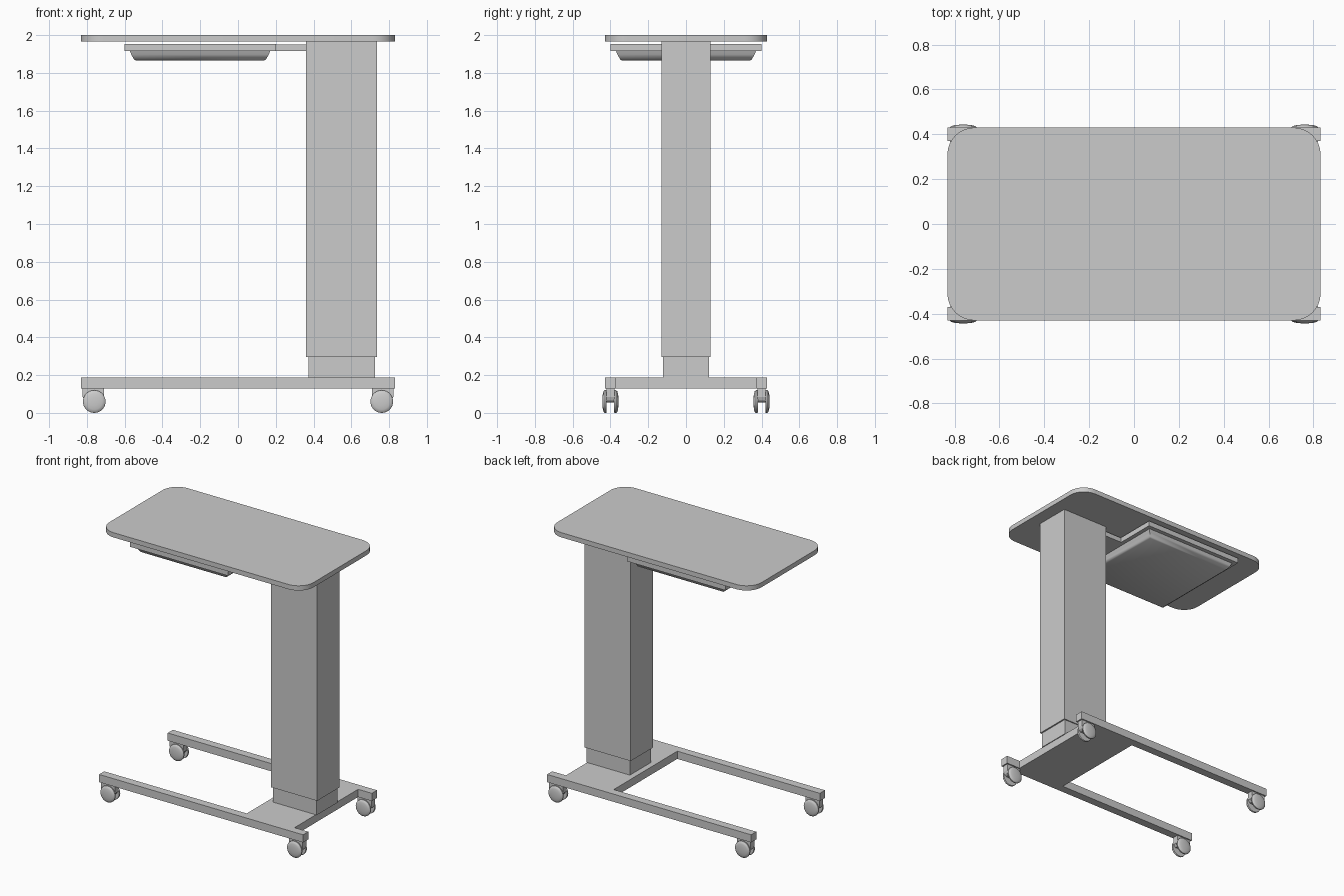
import bpy, bmesh, math
from mathutils import Matrix, Vector

if "Cube" in bpy.data.objects:
    bpy.data.objects.remove(bpy.data.objects["Cube"])


def add_object(name, bm):
    bmesh.ops.recalc_face_normals(bm, faces=bm.faces)
    mesh = bpy.data.meshes.new(name)
    bm.to_mesh(mesh)
    bm.free()
    ob = bpy.data.objects.new(name, mesh)
    bpy.context.collection.objects.link(ob)
    return ob


def smooth(ob, angle=35):
    bpy.ops.object.select_all(action='DESELECT')
    ob.select_set(True)
    bpy.context.view_layer.objects.active = ob
    bpy.ops.object.shade_smooth_by_angle(angle=math.radians(angle))


def prism(name, points, offset):
    """Extrude a closed outline of 3D points along an offset vector."""
    bm = bmesh.new()
    face = bm.faces.new([bm.verts.new(p) for p in points])
    ext = bmesh.ops.extrude_face_region(bm, geom=[face])
    verts = [v for v in ext['geom'] if isinstance(v, bmesh.types.BMVert)]
    bmesh.ops.translate(bm, verts=verts, vec=offset)
    return add_object(name, bm)


def box(name, x0, x1, y0, y1, z0, z1):
    pts = [(x0, y0, z0), (x1, y0, z0), (x1, y1, z0), (x0, y1, z0)]
    return prism(name, pts, (0, 0, z1 - z0))


def rounded_rect(hx, hy, r, z, steps=8):
    pts = []
    for i, (sx, sy) in enumerate([(1, 1), (-1, 1), (-1, -1), (1, -1)]):
        for k in range(steps + 1):
            a = math.radians(90 * (i + k / steps))
            pts.append((sx * (hx - r) + r * math.cos(a),
                        sy * (hy - r) + r * math.sin(a), z))
    return pts


# Table top with rounded corners
smooth(prism("table_top", rounded_rect(0.832, 0.43, 0.12, 1.965), (0, 0, 0.035)))

# Two-stage lifting column
box("upper_column", 0.36, 0.737, -0.13, 0.13, 0.297, 1.965)
box("lower_column", 0.372, 0.726, -0.122, 0.122, 0.185, 0.297)

# H-shaped base: two rails joined by a wide plate
half = [(0.72, 0.37), (0.832, 0.37), (0.832, 0.43),
        (-0.832, 0.43), (-0.832, 0.37), (0.33, 0.37)]
outline = half + [(x, -y) for x, y in reversed(half)]
prism("base_frame", [(x, y, 0.13) for x, y in outline], (0, 0, 0.057))

# Drawer rim and the bar that carries it
box("drawer_rim", -0.602, 0.2, -0.4, 0.4, 1.915, 1.953)
box("drawer_support_bar", 0.2, 0.36, -0.1, 0.1, 1.915, 1.95)

# Tapered drawer pan with a softened bottom edge
bm = bmesh.new()
rings = []
for inset, z in [(0.03, 1.915), (0.037, 1.897), (0.052, 1.871), (0.062, 1.865)]:
    x0, x1, y = -0.602 + inset, 0.2 - inset, 0.4 - inset
    rings.append([bm.verts.new(p) for p in
                  [(x0, -y, z), (x1, -y, z), (x1, y, z), (x0, y, z)]])
for a, b in zip(rings, rings[1:]):
    for i in range(4):
        j = (i + 1) % 4
        bm.faces.new([a[i], a[j], b[j], b[i]])
bm.faces.new(rings[0])
bm.faces.new(rings[-1])
smooth(add_object("drawer_pan", bm), 60)


def wheel(name, x, y, side):
    """Domed disc, spun around the y axis."""
    profile = [(0, 0.02), (0.058, 0.02), (0.06, 0.023), (0.06, 0.03),
               (0.055, 0.036), (0.042, 0.04), (0.022, 0.0425), (0, 0.043)]
    c = Vector((x, y, 0.063))
    bm = bmesh.new()
    verts = [bm.verts.new(c + Vector((r, side * t, 0))) for r, t in profile]
    edges = [bm.edges.new(e) for e in zip(verts, verts[1:])]
    bmesh.ops.spin(bm, geom=verts + edges, cent=c, axis=(0, 1, 0),
                   angle=math.tau, steps=32)
    bmesh.ops.remove_doubles(bm, verts=bm.verts, dist=1e-5)
    smooth(add_object(name, bm))


# Four twin-wheel casters with a hood between the wheels
for sx, end in ((-1, "left"), (1, "right")):
    for sy, row in ((-1, "front"), (1, "back")):
        tag = f"{row}_{end}"
        wheel(f"caster_{tag}_outer_wheel", sx * 0.761, sy * 0.4, sy)
        wheel(f"caster_{tag}_inner_wheel", sx * 0.761, sy * 0.4, -sy)
        hood = [(0.71, 0.13), (0.822, 0.13), (0.822, 0.085), (0.815, 0.066),
                (0.8, 0.055), (0.725, 0.055), (0.71, 0.075)]
        prism(f"caster_{tag}_hood",
              [(sx * x, sy * 0.4 - 0.021, z) for x, z in hood], (0, 0.042, 0))

# Set the wheels down on the ground plane
for ob in bpy.data.objects:
    if "caster" in ob.name and "wheel" in ob.name:
        ob.data.transform(Matrix.Translation((0, 0, -0.003)))
